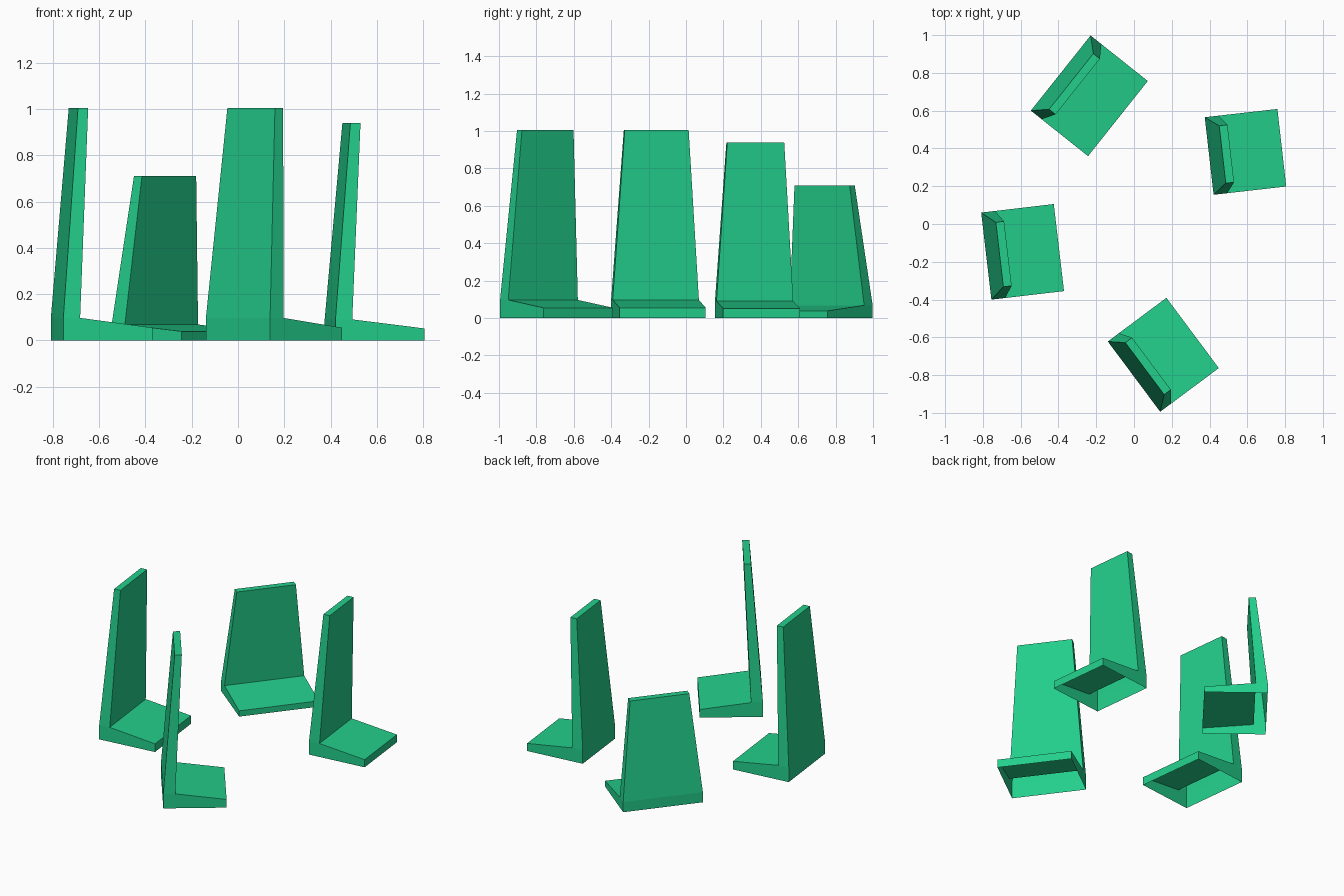
import bpy
import bmesh
from math import radians

cube = bpy.data.objects.get("Cube")
if cube:
    bpy.data.objects.remove(cube)

# Single flat colour
green = bpy.data.materials.new("bright_green")
color = (0.017, 0.62, 0.26, 1)
green.diffuse_color = color
green.use_nodes = True
green.node_tree.nodes["Principled BSDF"].inputs["Base Color"].default_value = color

# Side profile: depth, height, half width (up the back, over the top, along the foot)
PROFILE = [(0, 0, 0.232), (0, 0.097, 0.232), (0.071, 1.005, 0.172),
           (0.115, 1.005, 0.172), (0.073, 0.097, 0.232),
           (0.387, 0.055, 0.232), (0.387, 0, 0.232)]
FOOT_SIDE = (0, 6, 5, 4, 1)
PANEL_SIDE = (1, 4, 3, 2)


def bookend(name, location, angle, width, height):
    """Tapered upright panel on a sloping foot, as a shell open underneath."""
    bm = bmesh.new()
    right = [bm.verts.new((d, -w * width, z * height)) for d, z, w in PROFILE]
    left = [bm.verts.new((d, w * width, z * height)) for d, z, w in PROFILE]
    for i in range(len(PROFILE) - 1):
        bm.faces.new((left[i], right[i], right[i + 1], left[i + 1]))
    for side in (FOOT_SIDE, PANEL_SIDE):
        bm.faces.new([right[i] for i in side])
        bm.faces.new([left[i] for i in reversed(side)])
    mesh = bpy.data.meshes.new(name)
    bm.to_mesh(mesh)
    bm.free()
    mesh.materials.append(green)
    obj = bpy.data.objects.new(name, mesh)
    obj.location = (*location, 0)
    obj.rotation_euler.z = radians(angle)
    bpy.context.collection.objects.link(obj)


# Each is placed by the middle of its back edge
bookend("front_upright", (0, -0.808), 36.7, 1, 1)
bookend("right_upright", (-0.782, -0.17), 6.7, 1, 1)
bookend("left_upright", (0.398, 0.36), 6.5, 0.89, 0.935)
bookend("back_upright", (-0.388, 0.799), -38.5, 1.095, 0.706)
